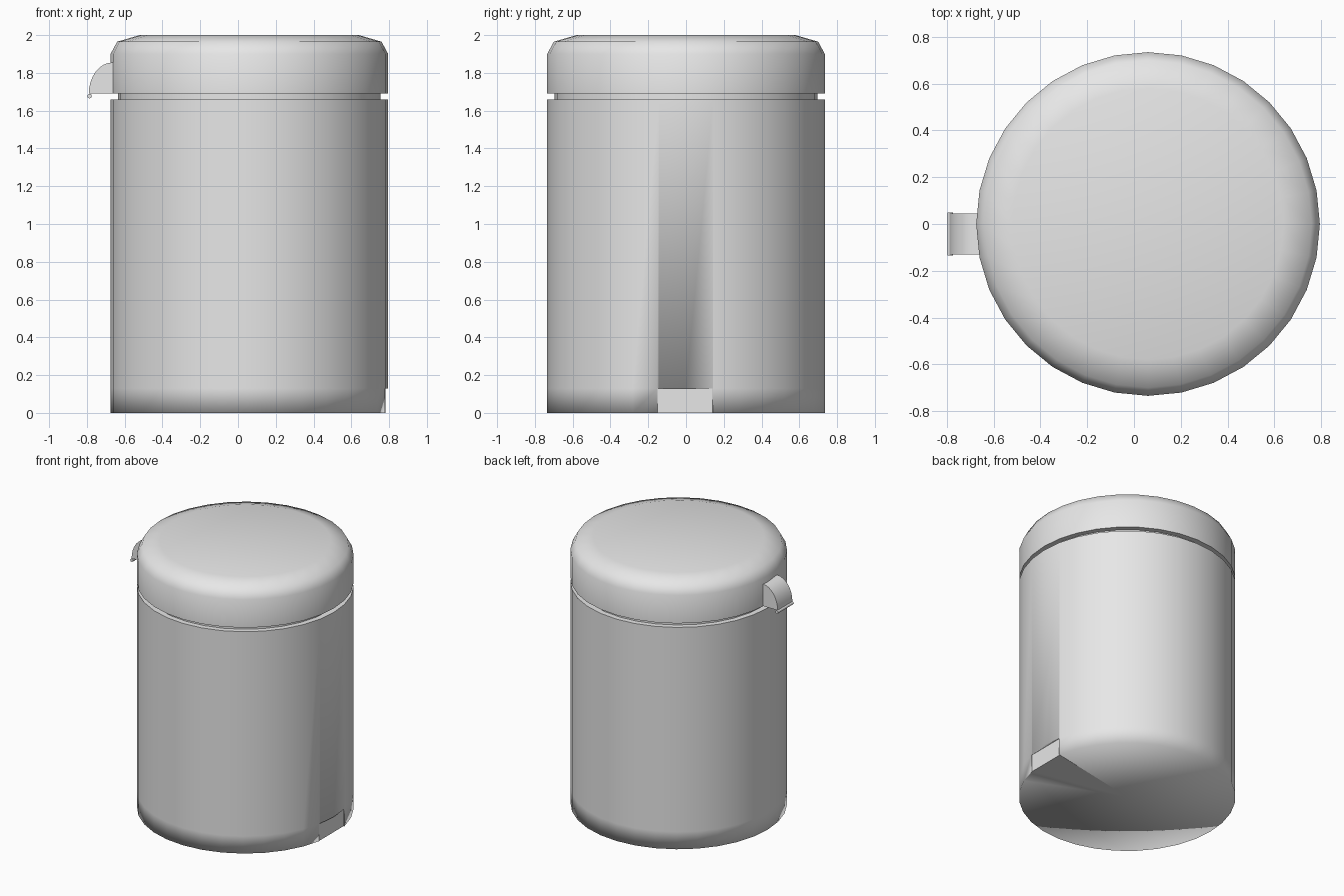
import bpy, bmesh, math
from mathutils import Matrix, Vector

old = bpy.data.objects.get("Cube")
if old:
    bpy.data.objects.remove(old, do_unlink=True)

CX, R, SIDES = 0.06, 0.735, 32

grey = bpy.data.materials.new("light_grey")
grey.use_nodes = True
grey.diffuse_color = (0.8, 0.8, 0.8, 1)
grey.node_tree.nodes["Principled BSDF"].inputs["Base Color"].default_value = (0.8, 0.8, 0.8, 1)


def finish(name, bm, sharp_angle=None):
    """Turn a bmesh into an object; edges above sharp_angle stay sharp."""
    bmesh.ops.remove_doubles(bm, verts=bm.verts, dist=0.0005)
    bmesh.ops.recalc_face_normals(bm, faces=bm.faces)
    for f in bm.faces:
        f.smooth = True
    if sharp_angle:
        for e in bm.edges:
            e.smooth = e.calc_face_angle(0) < math.radians(sharp_angle)
    mesh = bpy.data.meshes.new(name)
    bm.to_mesh(mesh)
    bm.free()
    mesh.materials.append(grey)
    obj = bpy.data.objects.new(name, mesh)
    bpy.context.collection.objects.link(obj)
    return obj


def lathe(profile):
    """Spin an (r, z) profile around the can's axis."""
    bm = bmesh.new()
    verts = [bm.verts.new((CX + r, 0, z)) for r, z in profile]
    edges = [bm.edges.new(pair) for pair in zip(verts, verts[1:])]
    bmesh.ops.spin(bm, geom=verts + edges, cent=(CX, 0, 0), axis=(0, 0, 1),
                   angle=math.tau, steps=SIDES, use_duplicate=False)
    bmesh.ops.remove_doubles(bm, verts=bm.verts, dist=0.0005)
    return bm


# Body: soft lower rim, crisp upper rim
bm = lathe([(0, 0), (R, 0), (R, 0.13), (R, 1.66), (0, 1.66)])
body = finish("body", bm)
for e in body.data.edges:
    if all(body.data.vertices[i].co.z > 1.6 for i in e.vertices):
        e.use_edge_sharp = True

# Foot notch cut across the lower rim
bm = bmesh.new()
bmesh.ops.create_cube(bm, size=1, matrix=Matrix.LocRotScale(
    Vector((0.875, -0.005, 0.03)), None, Vector((0.2, 0.293, 0.2))))
cutter = finish("notch_cutter", bm, 30)
cutter.hide_render = True
cutter.hide_set(True)
cut = body.modifiers.new("notch", 'BOOLEAN')
cut.operation = 'DIFFERENCE'
cut.object = cutter

# Recessed collar between body and lid
finish("collar", lathe([(0, 1.64), (0.695, 1.64), (0.695, 1.71), (0, 1.71)]), 40)

# Lid with rounded shoulder
finish("lid", lathe([(0, 1.69), (R, 1.69), (R, 1.9), (0.70, 1.965),
                     (0.58, 2.0), (0, 2.0)]), 60)

# Lid handle: quarter-round grip
Y0, Y1 = -0.13, 0.045
bm = bmesh.new()
outline = [(-0.62, 1.69)]
for i in range(9):
    a = math.pi / 2 * i / 8
    outline.append((-0.665 - 0.125 * math.sin(a), 1.69 + 0.165 * math.cos(a)))
outline.insert(1, (-0.62, 1.855))
face = bm.faces.new([bm.verts.new((x, Y0, z)) for x, z in outline])
ext = bmesh.ops.extrude_face_region(bm, geom=[face])
bmesh.ops.translate(bm, vec=(0, Y1 - Y0, 0),
                    verts=[v for v in ext["geom"] if isinstance(v, bmesh.types.BMVert)])
finish("handle", bm, 50)

# Rolled lip at the handle's tip
bm = bmesh.new()
bmesh.ops.create_cone(bm, cap_ends=True, segments=12, radius1=0.012, radius2=0.012,
                      depth=Y1 - Y0 + 0.01,
                      matrix=Matrix.Translation((-0.786, (Y0 + Y1) / 2, 1.677))
                      @ Matrix.Rotation(math.pi / 2, 4, 'X'))
finish("handle_lip", bm, 50)
